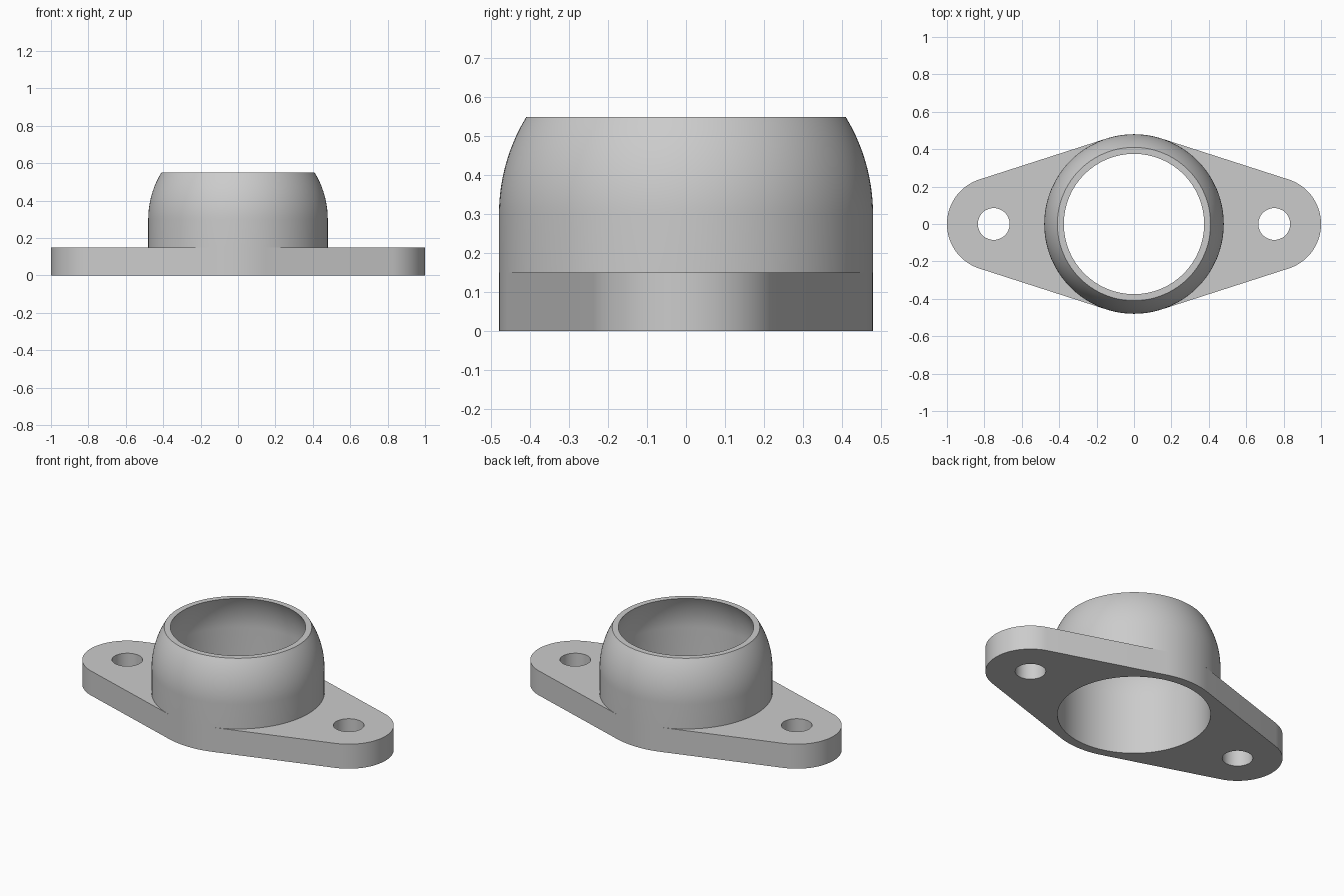
import bpy, bmesh
from math import pi, cos, sin, acos, asin, sqrt
from mathutils import Vector

if "Cube" in bpy.data.objects:
    bpy.data.objects.remove(bpy.data.objects["Cube"], do_unlink=True)

PLATE_TOP, TOP = 0.15, 0.55
OUTER_R, BORE_R = 0.48, 0.425
OUTER_Z, INNER_Z = 0.30, 0.35      # centres of the spherical zones
LUG_X, LUG_R, HOLE_R = 0.75, 0.25, 0.085
SEGMENTS = 128

grey = bpy.data.materials.new("plain_grey")
grey.use_nodes = True
grey.diffuse_color = (0.6, 0.6, 0.6, 1)
grey.node_tree.nodes["Principled BSDF"].inputs["Base Color"].default_value = (0.6, 0.6, 0.6, 1)


def arc(cx, cy, r, start, end, steps):
    angles = [start + (end - start) * i / steps for i in range(steps + 1)]
    return [(cx + r * cos(a), cy + r * sin(a)) for a in angles]


def circle(cx, r, steps):
    return arc(cx, 0, r, 0, 2 * pi, steps)[:-1]


def add_loop(bm, points):
    verts = [bm.verts.new(p) for p in points]
    return [bm.edges.new((v, verts[i - 1])) for i, v in enumerate(verts)]


def finish(bm, name):
    bmesh.ops.recalc_face_normals(bm, faces=bm.faces)
    mesh = bpy.data.meshes.new(name)
    bm.to_mesh(mesh)
    bm.free()
    mesh.materials.append(grey)
    obj = bpy.data.objects.new(name, mesh)
    bpy.context.collection.objects.link(obj)
    bpy.ops.object.select_all(action='DESELECT')
    obj.select_set(True)
    bpy.context.view_layer.objects.active = obj
    bpy.ops.object.shade_smooth_by_angle(angle=pi / 6)
    return obj


# Flange plate: two lugs joined by tangents to the central circle, with bore and bolt holes
t = acos((OUTER_R - LUG_R) / LUG_X)
outline = (arc(LUG_X, 0, LUG_R, -t, t, 48)
           + arc(0, 0, OUTER_R, t, pi - t, 14)
           + arc(-LUG_X, 0, LUG_R, pi - t, pi + t, 48)
           + arc(0, 0, OUTER_R, pi + t, 2 * pi - t, 14))
bm = bmesh.new()
for loop in (outline, circle(0, BORE_R, SEGMENTS),
             circle(LUG_X, HOLE_R, 48), circle(-LUG_X, HOLE_R, 48)):
    add_loop(bm, [(x, y, 0) for x, y in loop])
bmesh.ops.triangle_fill(bm, edges=bm.edges[:], use_beauty=True, normal=(0, 0, 1))
result = bmesh.ops.extrude_face_region(bm, geom=bm.faces[:])
raised = [g for g in result["geom"] if isinstance(g, bmesh.types.BMVert)]
bmesh.ops.translate(bm, verts=raised, vec=Vector((0, 0, PLATE_TOP)))
finish(bm, "flange_plate")

# Collar: straight wall running into a spherical zone, inside and out
outer = arc(0, OUTER_Z, OUTER_R, 0, asin((TOP - OUTER_Z) / OUTER_R), 14)
inner = arc(0, INNER_Z, BORE_R, asin((TOP - INNER_Z) / BORE_R), 0, 12)
profile = [(OUTER_R, PLATE_TOP)] + outer + inner + [(BORE_R, PLATE_TOP)]
bm = bmesh.new()
add_loop(bm, [(r, 0, z) for r, z in profile])
bmesh.ops.spin(bm, geom=bm.verts[:] + bm.edges[:], cent=(0, 0, 0), axis=(0, 0, 1),
               angle=2 * pi, steps=SEGMENTS, use_merge=True)
bmesh.ops.remove_doubles(bm, verts=bm.verts[:], dist=0.0001)
finish(bm, "collar")
